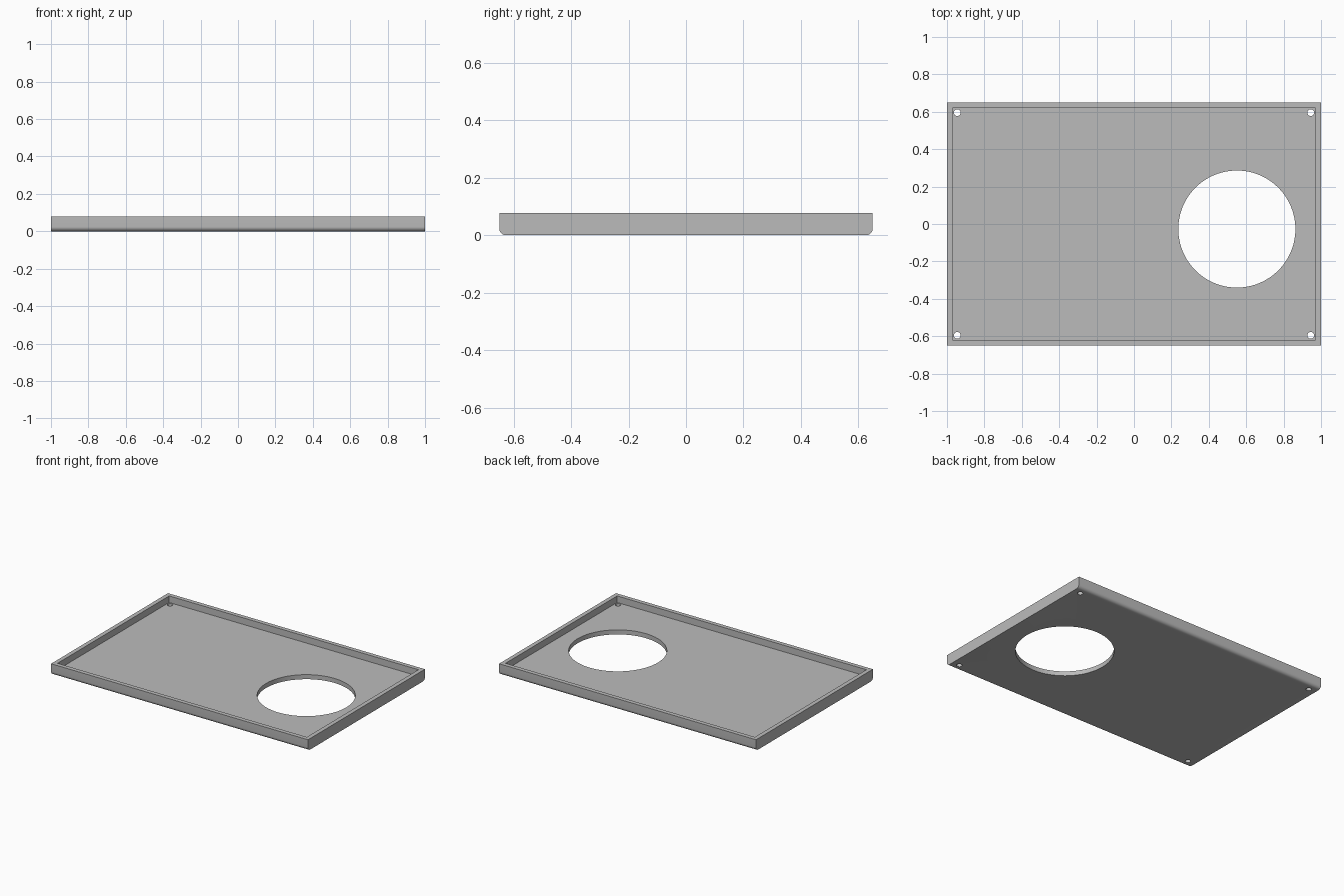
import bpy
import bmesh
import math
from mathutils import Matrix

LENGTH, WIDTH, HEIGHT = 2.0, 1.3, 0.078
WALL, FLOOR = 0.03, 0.032
EDGE_RADIUS = 0.024
SCREW_INSET, SCREW_RADIUS = 0.055, 0.018

default = bpy.data.objects.get("Cube")
if default:
    bpy.data.objects.remove(default, do_unlink=True)

# Single grey finish
grey = bpy.data.materials.new("plain grey")
grey.use_nodes = True
grey.diffuse_color = (0.5, 0.5, 0.5, 1)
shader = next(n for n in grey.node_tree.nodes if n.type == 'BSDF_PRINCIPLED')
shader.inputs["Base Color"].default_value = grey.diffuse_color


def add_object(name, bm):
    mesh = bpy.data.meshes.new(name)
    bm.to_mesh(mesh)
    bm.free()
    mesh.materials.append(grey)
    obj = bpy.data.objects.new(name, mesh)
    bpy.context.collection.objects.link(obj)
    return obj


def box(size, bottom):
    bm = bmesh.new()
    bmesh.ops.create_cube(bm, size=1)
    bmesh.ops.scale(bm, vec=size, verts=bm.verts)
    bmesh.ops.translate(bm, vec=(0, 0, bottom + size[2] / 2), verts=bm.verts)
    return bm


def cylinder(x, y, radius, segments):
    bm = bmesh.new()
    bmesh.ops.create_cone(bm, cap_ends=True, segments=segments,
                          radius1=radius, radius2=radius, depth=1,
                          matrix=Matrix.Translation((x, y, 0)))
    return bm


# Tray blank, with the two long bottom edges rounded
bm = box((LENGTH, WIDTH, HEIGHT), 0)
long_bottom = [e for e in bm.edges
               if all(v.co.z < 0.01 for v in e.verts)
               and abs(e.verts[0].co.y - e.verts[1].co.y) < 0.01]
bmesh.ops.bevel(bm, geom=long_bottom, offset=EDGE_RADIUS, segments=8,
                profile=0.5, affect='EDGES')
tray = add_object("tray", bm)

# Pocket, large round opening and corner screw holes
cutters = [
    add_object("pocket_cutter",
               box((LENGTH - 2 * WALL, WIDTH - 2 * WALL, HEIGHT), FLOOR)),
    add_object("opening_cutter", cylinder(0.55, -0.027, 0.313, 96)),
]
for sx in (-1, 1):
    for sy in (-1, 1):
        cutters.append(add_object("screw_hole_cutter", cylinder(
            sx * (LENGTH / 2 - SCREW_INSET),
            sy * (WIDTH / 2 - SCREW_INSET), SCREW_RADIUS, 32)))

bpy.ops.object.select_all(action='DESELECT')
tray.select_set(True)
bpy.context.view_layer.objects.active = tray
for cutter in cutters:
    cutter.hide_render = True
    cut = tray.modifiers.new("cut", 'BOOLEAN')
    cut.operation = 'DIFFERENCE'
    cut.solver = 'EXACT'
    cut.object = cutter
    bpy.ops.object.modifier_apply(modifier=cut.name)
for cutter in cutters:
    bpy.data.objects.remove(cutter, do_unlink=True)

# Smooth curves, crisp corners
bpy.ops.object.shade_smooth_by_angle(angle=math.radians(30))
